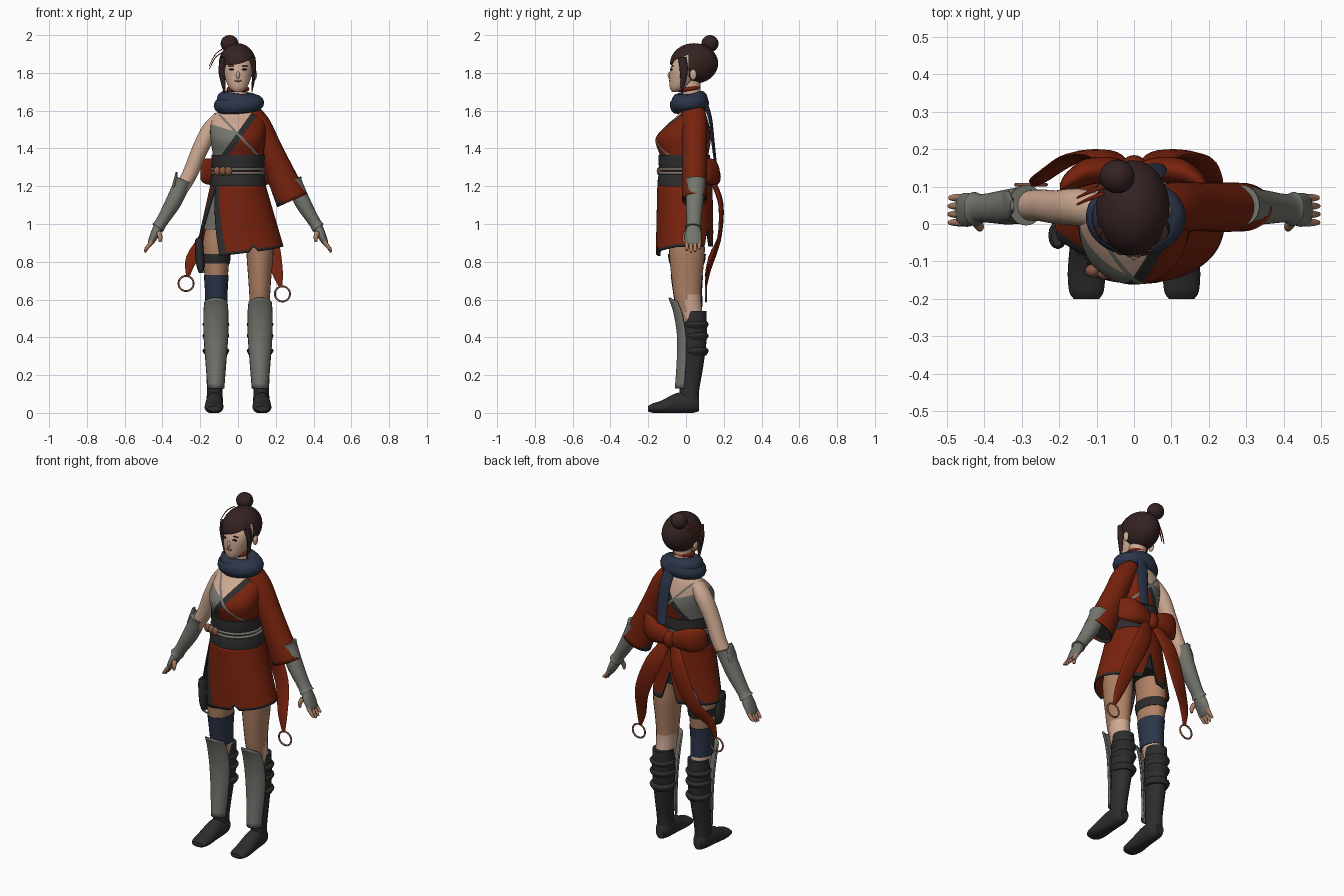
import bpy, bmesh
from math import sin, cos, pi, radians
from mathutils import Vector, Matrix

if "Cube" in bpy.data.objects:
    bpy.data.objects.remove(bpy.data.objects["Cube"], do_unlink=True)

X, Y, Z = Vector((1, 0, 0)), Vector((0, 1, 0)), Vector((0, 0, 1))
COLOURS = {
    "red cloth": (.185, .016, .004), "pale skin": (.62, .4, .29), "tan skin": (.43, .22, .13),
    "dark hair": (.036, .016, .016), "charcoal": (.026, .026, .027), "grey armour": (.175, .18, .155),
    "navy cloth": (.025, .036, .068), "bronze": (.24, .095, .055), "lip red": (.3, .07, .06),
}
MATS = {}
for label, rgb in COLOURS.items():
    m = bpy.data.materials.new(label)
    m.use_nodes = True
    m.diffuse_color = (*rgb, 1)
    node = m.node_tree.nodes["Principled BSDF"]
    node.inputs["Base Color"].default_value = (*rgb, 1)
    node.inputs["Roughness"].default_value = .8
    MATS[label] = m


def finish(name, bm, mats, rule=None, cuts=(), thickness=0):
    """Cut, colour and shade a mesh, then link it to the scene."""
    for co, no in cuts:
        bmesh.ops.bisect_plane(bm, geom=bm.verts[:] + bm.edges[:] + bm.faces[:], plane_co=co, plane_no=no)
    bmesh.ops.recalc_face_normals(bm, faces=bm.faces[:])
    if rule:
        for f in bm.faces:
            f.material_index = rule(f.calc_center_median())
    mesh = bpy.data.meshes.new(name)
    bm.to_mesh(mesh)
    bm.free()
    for label in ([mats] if isinstance(mats, str) else mats):
        mesh.materials.append(MATS[label])
    ob = bpy.data.objects.new(name, mesh)
    bpy.context.collection.objects.link(ob)
    bpy.ops.object.select_all(action='DESELECT')
    ob.select_set(True)
    bpy.context.view_layer.objects.active = ob
    bpy.ops.object.shade_smooth_by_angle(angle=radians(50))
    if thickness:
        mod = ob.modifiers.new("thickness", 'SOLIDIFY')
        mod.thickness = thickness
        mod.offset = 0


def spline(rows, steps):
    """Catmull-Rom interpolation of the section rows."""
    out = []
    for i in range(len(rows) - 1):
        a, b, c, d = (Vector(rows[min(max(k, 0), len(rows) - 1)]) for k in range(i - 1, i + 3))
        for s in range(steps):
            t = s / steps
            out.append(b + (c - a) * (t / 2) + (a * 2 - b * 5 + c * 4 - d) * (t * t / 2)
                       + (b * 3 - a - c * 3 + d) * (t ** 3 / 2))
    return out + [Vector(rows[-1])]


def loft(name, rows, mats, axes=None, side=1, n=24, cap=True, floor=None, **extra):
    """Skin elliptical sections (x, y, z, radius, radius), following the path unless axes are given."""
    rows = spline([(r[0] * side, *r[1:]) for r in rows], 4)
    bm, rings = bmesh.new(), []
    for i, r in enumerate(rows):
        p = Vector(r[:3])
        if axes:
            u, v = axes
        else:
            t = (Vector(rows[min(i + 1, len(rows) - 1)][:3]) - Vector(rows[max(i - 1, 0)][:3])).normalized()
            u = Y.cross(t).normalized()
            v = t.cross(u)
        ring = []
        for k in range(n):
            q = p + u * (r[3] * cos(2 * pi * k / n)) + v * (r[4] * sin(2 * pi * k / n))
            if floor is not None:
                q.z = max(q.z, floor)
            ring.append(bm.verts.new(q))
        rings.append(ring)
    for a, b in zip(rings, rings[1:]):
        for k in range(n):
            bm.faces.new((a[k], a[(k + 1) % n], b[(k + 1) % n], b[k]))
    if cap:
        bm.faces.new(rings[0])
        bm.faces.new(rings[-1])
    finish(name, bm, mats, **extra)


def sheet(name, point, nu, ns, mats, rule=None):
    """Open curved sheet from a function of u and s."""
    bm = bmesh.new()
    grid = [[bm.verts.new(point(i / nu, j / ns)) for i in range(nu + 1)] for j in range(ns + 1)]
    for j in range(ns):
        for i in range(nu):
            f = bm.faces.new((grid[j][i], grid[j][i + 1], grid[j + 1][i + 1], grid[j + 1][i]))
            f.material_index = rule((i + .5) / nu, (j + .5) / ns) if rule else 0
    finish(name, bm, mats, thickness=.008)


def blob(name, loc, size, mat):
    bm = bmesh.new()
    bmesh.ops.create_uvsphere(bm, u_segments=24, v_segments=16, radius=1,
                              matrix=Matrix.Translation(loc) @ Matrix.Diagonal((*size, 1)))
    finish(name, bm, mat)


def torus(name, loc, major, minor, mat, rot=(0, 0, 0), scale=(1, 1, 1)):
    bpy.ops.mesh.primitive_torus_add(location=loc, rotation=rot, major_radius=major, minor_radius=minor,
                                     major_segments=40, minor_segments=12)
    ob = bpy.context.object
    ob.name, ob.scale = name, scale
    ob.data.materials.append(MATS[mat])
    bpy.ops.object.shade_smooth_by_angle(angle=radians(60))


FLAT = (X, Y)

# Torso with crossed robe, trim, chest wrap and strap
def robe(c):
    d = c.x - .715 * (c.z - 1.475) - .01
    if c.z < 1.58 and abs(c.x + .09 - .95 * (1.57 - c.z)) < .008:
        return 2
    return 0 if d > .02 else 1 if d > -.02 else 2 if c.z + .3 * c.x < 1.485 else 3

cuts = [((.01 + e, 0, 1.475), (1, 0, -.715)) for e in (-.02, .02)]
cuts += [((-.09 + e, 0, 1.57), (1, 0, .95)) for e in (-.008, .008)] + [((0, 0, 1.485), (.3, 0, 1))]
loft("torso", [(0, 0, 1.16, .14, .13), (-.005, -.005, 1.28, .128, .125), (0, -.01, 1.36, .133, .128),
               (0, -.015, 1.45, .145, .147), (0, .008, 1.52, .146, .115), (0, .03, 1.57, .13, .08),
               (0, .035, 1.61, .09, .06), (0, .03, 1.66, .05, .05)],
     ("red cloth", "charcoal", "grey armour", "pale skin"), FLAT, n=48, rule=robe, cuts=cuts)

# Waist sash, cord and knot
loft("upper_sash", [(-.002, -.008, 1.285, .137, .134), (0, -.008, 1.32, .14, .137), (0, -.01, 1.365, .141, .136)],
     "charcoal", FLAT, n=40)
loft("lower_sash", [(0, -.006, 1.18, .15, .145), (0, -.006, 1.23, .147, .144), (0, -.006, 1.275, .138, .136)],
     "charcoal", FLAT, n=40)
for z in (1.27, 1.29):
    torus("waist_cord", (0, -.006, z), .138, .008, "grey armour", scale=(1, .98, 1))
for x in (-.11, -.08, -.05):
    blob("cord_knot", (x, -.125 - (x + .11) * .2, 1.28), (.02, .018, .024), "bronze")

# Slit skirt with trim and notched hem
def skirt_point(u, s):
    lo, hi = 215 + 28 * s, 575 - 25 * s
    deg = lo + (hi - lo) * u
    hem = .83 + .05 * min(1, u * 3)
    for at, high, wide in ((450, .18, 13), (412, .1, 9), (490, .1, 9), (288, .03, 6)):
        hem += high * max(0, 1 - abs(deg - at) / wide)
    z = 1.2 - (1.2 - hem) * s
    f, a = (1.2 - z) / .35, radians(deg)
    return (.012 * f + (.144 + .09 * f) * cos(a), -.006 + (.142 + .008 * f) * sin(a), z)

sheet("skirt", skirt_point, 120, 25, ("red cloth", "charcoal"),
      lambda u, s: int(s > .95 or u < .03 or u > .97 or (s > .9 and .55 < u < .85)))
loft("under_skirt", [(0, -.004, 1.19, .136, .13), (0, -.004, 1.1, .158, .132), (0, -.004, .97, .182, .126)],
     ("grey armour", "charcoal"), FLAT, n=32, rule=lambda c: int(c.y > .03 or c.z < .975))

# Legs, boots and shin guards
for side, word in ((-1, "right"), (1, "left")):
    loft(word + "_leg", [(.085, 0, 1.05, .065, .085), (.113, .003, .93, .07, .093), (.116, .005, .84, .071, .094),
                         (.115, .005, .7, .06, .08), (.115, .01, .6, .054, .07), (.115, .035, .48, .05, .06)],
         ("tan skin", "pale skin"), FLAT, side, rule=lambda c: int(c.z < .635 and c.y > 0))
    loft(word + "_boot", [(.115, .048, .54, .057, .06), (.116, .042, .4, .06, .068), (.12, .032, .25, .048, .06),
                          (.123, .018, .12, .042, .052), (.123, .025, .05, .044, .045)], "charcoal", FLAT, side)
    for z in (.47, .41, .33):
        loft(word + "_boot_strap", [(.116, .05, z - .025, .058, .058), (.117, .05, z, .071, .07),
                                    (.116, .05, z + .015, .058, .058)], "charcoal", FLAT, side)
    loft(word + "_foot", [(.123, .07, .045, .025, .035), (.123, .035, .055, .043, .055), (.125, -.05, .05, .046, .055),
                          (.127, -.13, .03, .05, .035), (.127, -.18, .025, .046, .024), (.127, -.2, .022, .034, .014)],
         "charcoal", (X, Z), side, floor=0)
    profile = spline([(.61, -.09, .06), (.54, -.065, .065), (.42, -.045, .064), (.28, -.045, .054),
                      (.13, -.055, .042)], 4)

    def guard(u, s):
        z, front, half = profile[round(s * 16)]
        a = radians(-165 + 150 * u)
        return (side * .117 + half * cos(a), front + .06 * (1 + sin(a)), z - .03 * (1 + sin(a)) * (1 - s))

    sheet(word + "_shin_guard", guard, 16, 16, "grey armour")

# Stocking, thigh strap and pouch on the right leg
loft("stocking", [(-.115, .005, .73, .066, .086), (-.115, .007, .66, .061, .079), (-.115, .015, .56, .058, .072)],
     "navy cloth", FLAT)
loft("thigh_strap", [(-.115, .005, .79, .071, .092), (-.115, .005, .815, .075, .098), (-.115, .005, .84, .076, .1)],
     "charcoal", FLAT)
loft("thigh_pouch", [(-.195, -.03, .74, .012, .025), (-.2, -.03, .79, .022, .036), (-.207, -.03, .9, .022, .036),
                     (-.205, -.03, .925, .015, .03)], "charcoal", FLAT, n=12)

# Arms: the right one bare, the left one in a wide sleeve
loft("right_arm", [(-.095, .035, 1.565, .036, .045), (-.152, .045, 1.49, .045, .05), (-.208, .045, 1.38, .042, .045),
                   (-.257, .05, 1.26, .04, .042), (-.34, .045, 1.12, .034, .036)], "pale skin")
loft("sleeve", [(.07, .04, 1.595, .045, .06), (.115, .045, 1.52, .058, .064), (.17, .046, 1.4, .06, .062),
                (.232, .045, 1.25, .074, .063), (.288, .045, 1.125, .085, .062)], ("red cloth", "charcoal"),
     n=32, cap=False, rule=lambda c: int(c.z + .4 * c.x < 1.215), thickness=.006)
loft("sleeve_lining", [(.18, .046, 1.37, .045, .045), (.232, .045, 1.25, .066, .056), (.284, .045, 1.135, .077, .055)],
     "charcoal", n=32)
loft("left_forearm", [(.25, .05, 1.25, .035, .038), (.34, .045, 1.12, .034, .036)], "pale skin")
for side, word in ((-1, "right"), (1, "left")):
    loft(word + "_gauntlet", [(.288, .05, 1.235, .05, .054), (.3, .05, 1.205, .045, .05), (.345, .045, 1.11, .042, .046),
                              (.405, .042, 1.01, .032, .038), (.425, .04, .98, .036, .046)], "grey armour", side=side)
    loft(word + "_hand", [(.42, .04, .985, .028, .034), (.44, .038, .945, .024, .045), (.46, .038, .905, .017, .043),
                          (.468, .038, .888, .01, .038)], "grey armour", side=side)
    for k, y in enumerate((.004, .026, .048, .07)):
        drop = (.01, 0, .004, .018)[k]
        loft(word + "_finger", [(.455, y, .91, .011, .011), (.477, y, .88, .01, .01), (.493, y, .85 + drop, .006, .006)],
             "tan skin", side=side, n=10)
    loft(word + "_thumb", [(.42, .005, .955, .014, .014), (.412, -.008, .93, .012, .012), (.412, -.01, .905, .007, .007)],
         "tan skin", side=side, n=10)

# Gauntlet flare on the outer right elbow
loft("elbow_flare", [(-.355, .05, 1.15, .008, .03), (-.335, .05, 1.21, .012, .038), (-.325, .05, 1.275, .005, .014)],
     "grey armour", n=12)

# Back bow, ribbon tails and rings
for side, end_x, end_z in ((-1, .265, .725), (1, .225, .67)):
    loft("bow_loop", [(0, .135, 1.25, .025, .035), (.06, .145, 1.265, .033, .055), (.13, .138, 1.275, .036, .07),
                      (.18, .11, 1.28, .028, .065), (.198, .095, 1.28, .012, .045)], "red cloth", (Y, Z), side)
    loft("ribbon_tail", [(.03, .145, 1.22, .03, .012), (.085, .185, 1.1, .05, .014), (.165, .175, .92, .046, .01),
                         (end_x - .02, .125, end_z + .09, .032, .008), (end_x, .105, end_z, .01, .006)],
         "red cloth", side=side, n=12)
    torus("tail_ring", (side * (end_x + .01), .105, end_z - .04), .04, .005, "bronze", rot=(pi / 2, 0, 0))
blob("bow_knot", (0, .15, 1.25), (.035, .034, .05), "red cloth")

# Neck, choker and scarf
loft("neck", [(0, .035, 1.6, .055, .05), (0, .03, 1.7, .048, .047), (0, .03, 1.8, .05, .05)], "pale skin", FLAT)
torus("choker", (0, .018, 1.715), .05, .01, "red cloth", rot=(.15, 0, 0))
torus("scarf_upper", (.005, .02, 1.654), .075, .043, "navy cloth", (.12, .1, 0), (1, .82, 1))
torus("scarf_lower", (.005, .018, 1.634), .088, .046, "navy cloth", (.1, -.08, 0), (1, .78, .95))
loft("scarf_tail", [(.03, .1, 1.64, .033, .015), (.045, .128, 1.56, .034, .01), (.055, .142, 1.44, .034, .009),
                    (.055, .155, 1.33, .027, .007)], "navy cloth", n=12)

# Head and facial features
loft("head", [(0, -.055, 1.698, .018, .018), (0, -.04, 1.72, .045, .045), (0, -.018, 1.76, .064, .07),
              (0, .008, 1.82, .079, .092), (0, .03, 1.87, .076, .09), (0, .04, 1.92, .05, .06)],
     "pale skin", FLAT, n=32)
blob("nose", (0, -.083, 1.787), (.01, .014, .02), "pale skin")
blob("lips", (0, -.085, 1.758), (.019, .006, .006), "lip red")
for side in (-1, 1):
    blob("eye", (side * .032, -.077, 1.818), (.015, .006, .005), "dark hair")
    blob("eyebrow", (side * .034, -.071, 1.836), (.019, .006, .003), "dark hair")
    blob("ear", (side * .088, .038, 1.79), (.012, .018, .028), "pale skin")

# Hair shell opened around the face, bun, locks and thin hair ornament
bm = bmesh.new()
bmesh.ops.create_uvsphere(bm, u_segments=48, v_segments=32, radius=1,
                          matrix=Matrix.Translation((-.003, .043, 1.85)) @ Matrix.Diagonal((.098, .127, .107, 1)))
fringe = Vector((-.2, -.35, 1))
for co, no in (((0, .012, 0), Y), ((0, -.08, 1.848), fringe)):
    bmesh.ops.bisect_plane(bm, geom=bm.verts[:] + bm.edges[:] + bm.faces[:], plane_co=co, plane_no=no)
opening = [f for f in bm.faces if f.calc_center_median().y < .012
           and (f.calc_center_median() - Vector((0, -.08, 1.848))).dot(fringe) < 0]
bmesh.ops.delete(bm, context='FACES', geom=opening)
finish("hair", bm, "dark hair")
blob("hair_bun", (-.045, .127, 1.955), (.047, .045, .045), "dark hair")
loft("right_lock", [(-.066, -.03, 1.88, .025, .022), (-.084, -.015, 1.82, .02, .024), (-.08, -.015, 1.76, .014, .016),
                    (-.07, -.022, 1.69, .004, .005)], "dark hair", n=12)
loft("left_lock", [(.072, -.02, 1.88, .02, .022), (.084, -.012, 1.82, .012, .022), (.081, -.015, 1.76, .008, .015),
                   (.073, -.022, 1.7, .003, .005)], "dark hair", n=12)
for shift in (0, .018):
    loft("hair_ornament", [(-.08, .1 - shift, 1.91 + shift, .0025, .005), (-.12, .085 - shift, 1.88 + shift, .0025, .005),
                           (-.152, .07 - shift, 1.82 + shift, .0015, .003)], "red cloth", n=8)
